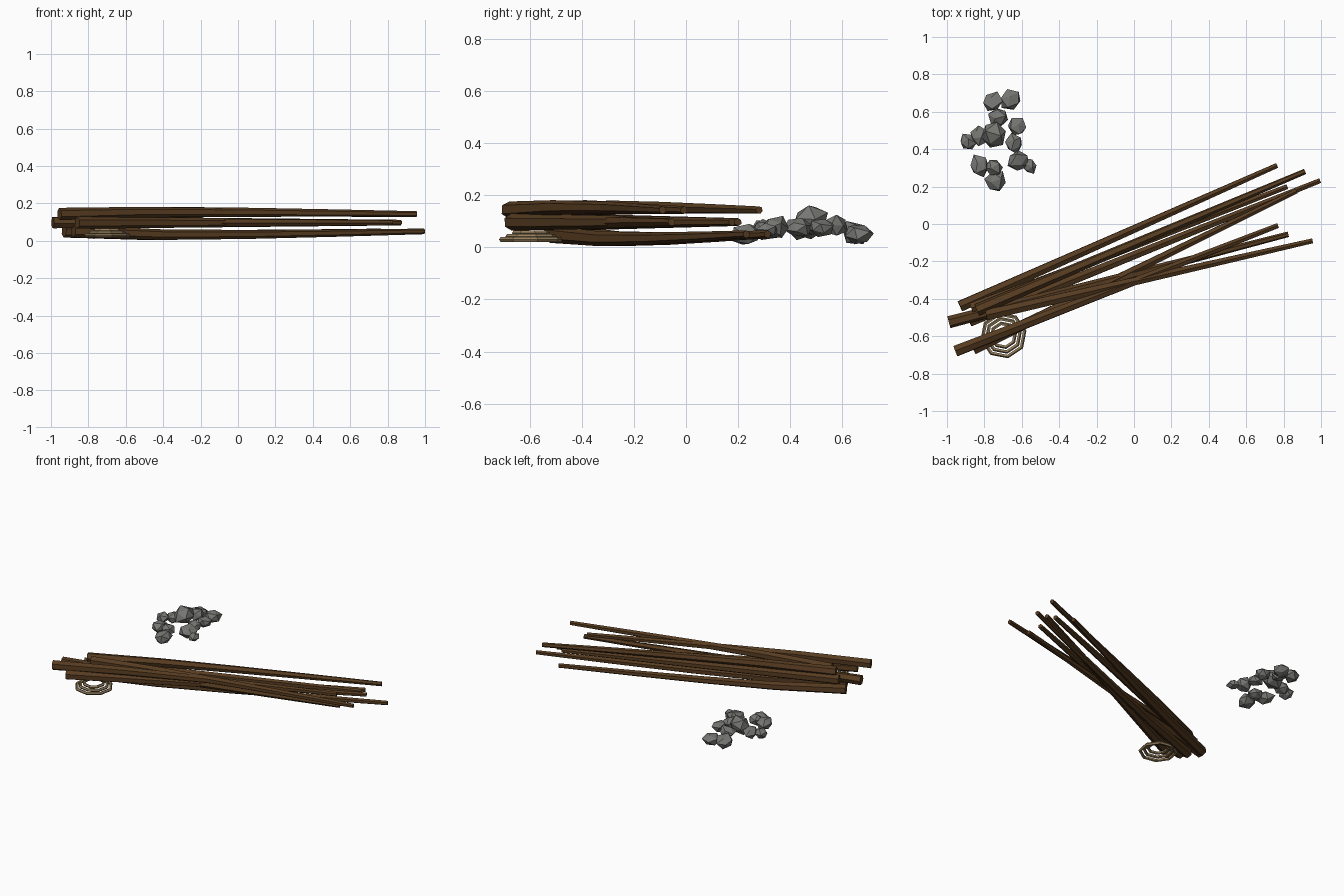
import bpy, bmesh, math, random
from mathutils import Vector, Matrix

random.seed(11)
cube = bpy.data.objects.get("Cube")
if cube:
    bpy.data.objects.remove(cube, do_unlink=True)


def material(name, color):
    m = bpy.data.materials.new(name)
    m.use_nodes = True
    m.diffuse_color = (*color, 1)
    bsdf = next(n for n in m.node_tree.nodes if n.type == 'BSDF_PRINCIPLED')
    bsdf.inputs["Base Color"].default_value = (*color, 1)
    bsdf.inputs["Roughness"].default_value = 0.9
    return m


wood = material("dark_wood", (0.095, 0.045, 0.015))
stone = material("grey_stone", (0.18, 0.18, 0.17))
fibre = material("tan_rope", (0.3, 0.21, 0.105))


def finish(bm, name, mat):
    bmesh.ops.recalc_face_normals(bm, faces=bm.faces)
    mesh = bpy.data.meshes.new(name)
    bm.to_mesh(mesh)
    bm.free()
    mesh.materials.append(mat)
    obj = bpy.data.objects.new(name, mesh)
    bpy.context.collection.objects.link(obj)


def tube(name, points, radii, sides, mat, turn):
    """Flat-sided tube along a path, closed at both ends."""
    bm = bmesh.new()
    rings = []
    for i, p in enumerate(points):
        ahead = points[min(i + 1, len(points) - 1)]
        behind = points[max(i - 1, 0)]
        along = (ahead - behind).normalized()
        side = along.cross(Vector((0, 0, 1))).normalized()
        up = side.cross(along)
        ring = []
        for k in range(sides):
            a = turn + math.tau * k / sides
            ring.append(bm.verts.new(p + radii[i] * (side * math.cos(a) + up * math.sin(a))))
        rings.append(ring)
    for a, b in zip(rings, rings[1:]):
        for k in range(sides):
            j = (k + 1) % sides
            bm.faces.new((a[k], a[j], b[j], b[k]))
    bm.faces.new(rings[0])
    bm.faces.new(rings[-1])
    finish(bm, name, mat)


# Poles in three layers: height, bow, then (butt x, y, tip x, y)
layers = [
    (0.05, -0.018, [(-0.93, -0.44, 0.765, 0.313), (-0.88, -0.52, 0.995, 0.232)]),
    (0.097, 0.0, [(-0.99, -0.525, 0.825, -0.055), (-0.86, -0.67, 0.87, 0.177),
                  (-0.87, -0.45, 0.82, 0.20)]),
    (0.143, 0.01, [(-0.955, -0.68, 0.77, -0.008), (-0.84, -0.46, 0.915, 0.281),
                   (-0.79, -0.487, 0.955, -0.09)]),
]
count = 0
for height, bow, poles in layers:
    for x0, y0, x1, y1 in poles:
        count += 1
        start, end = Vector((x0, y0, height)), Vector((x1, y1, height))
        path = []
        for i in range(5):
            t = i / 4
            p = start.lerp(end, t)
            p.z += bow * math.sin(math.pi * t ** 0.65)
            path.append(p)
        radii = [0.033 - 0.018 * i / 4 for i in range(5)]
        tube(f"pole_{count}", path, radii, 6, wood, random.uniform(0, 1))

# Rope coil: stacked eight-sided loops that shrink towards the top
for n, (radius, z) in enumerate([(0.115, 0.03), (0.09, 0.042), (0.064, 0.055)], 1):
    bpy.ops.mesh.primitive_torus_add(
        major_segments=8, minor_segments=5, major_radius=radius, minor_radius=0.0105,
        location=(-0.698, -0.595, z), rotation=(0, 0, 0.2))
    loop = bpy.context.object
    loop.name = f"rope_loop_{n}"
    loop.data.materials.append(fibre)

# Stone pile: x, y, z, radius
stones = [
    (-0.76, 0.65, 0.055, 0.064), (-0.66, 0.665, 0.048, 0.064), (-0.89, 0.44, 0.065, 0.05),
    (-0.83, 0.47, 0.075, 0.056), (-0.75, 0.48, 0.105, 0.085), (-0.72, 0.57, 0.085, 0.058),
    (-0.62, 0.52, 0.075, 0.056), (-0.64, 0.43, 0.075, 0.055), (-0.62, 0.34, 0.075, 0.066),
    (-0.56, 0.31, 0.065, 0.046), (-0.83, 0.31, 0.07, 0.062), (-0.75, 0.30, 0.07, 0.05),
    (-0.74, 0.23, 0.052, 0.062),
]
for n, (x, y, z, r) in enumerate(stones, 1):
    bm = bmesh.new()
    bmesh.ops.create_icosphere(bm, subdivisions=1, radius=r)
    spin = Matrix.Rotation(random.uniform(0, 6), 3, 'Z') @ Matrix.Rotation(random.uniform(0, 6), 3, 'X')
    for v in bm.verts:
        v.co = spin @ (v.co * random.uniform(0.74, 1.1))
        v.co.z *= 0.76
        v.co += Vector((x, y, z))
    # Merge nearly flat facets for broad chipped planes
    bmesh.ops.dissolve_limit(bm, angle_limit=math.radians(22), verts=bm.verts, edges=bm.edges)
    finish(bm, f"stone_{n}", stone)
